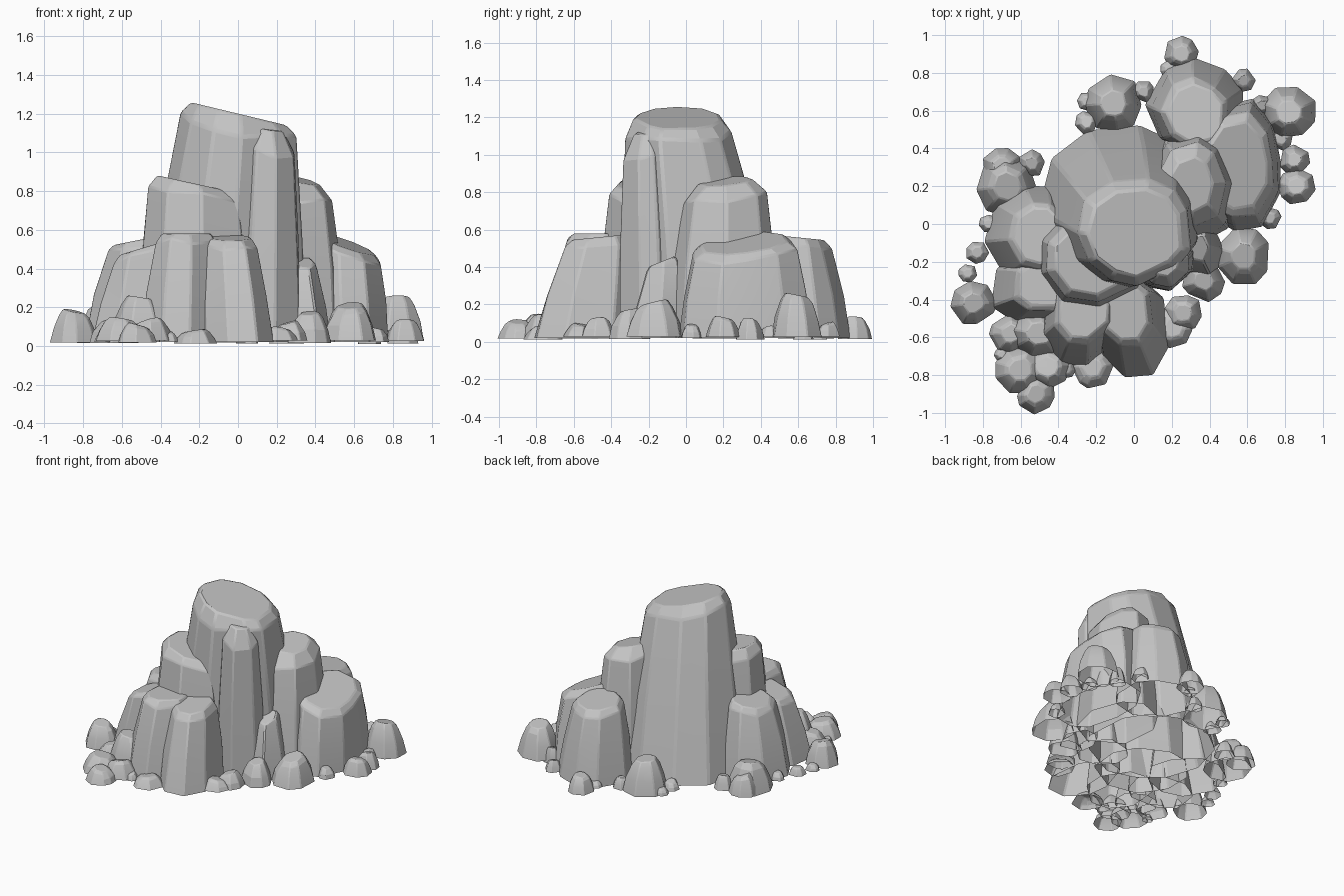
import bpy, bmesh, math, random

random.seed(7)
cube = bpy.data.objects.get("Cube")
if cube:
    bpy.data.objects.remove(cube, do_unlink=True)

stone = bpy.data.materials.new("grey_stone")
stone.use_nodes = True
colour = (0.55, 0.55, 0.55, 1)
stone.diffuse_color = colour
stone.node_tree.nodes["Principled BSDF"].inputs["Base Color"].default_value = colour


def rock(name, base, top, height, tilt=(0, 0), sides=9, floor=0.02, chamfer=0.008,
         shoulder=0.93, cap=0.82):
    """Faceted stone lofted from a base ellipse to a tilted top ellipse, open below.
    Ellipses are (x, y, radius_x, radius_y); cap is the size of the flat top."""
    bm = bmesh.new()
    turn = random.uniform(0, math.tau)
    # One angle and one radius per column keeps the side facets running upward
    columns = []
    for i in range(sides):
        angle = turn + (i + random.uniform(-0.25, 0.25)) * math.tau / sides
        columns.append((angle, random.uniform(0.98, 1.1)))

    # (height share, blend from base to top, scale)
    levels = [(0, 0, 1), (0.45, 0.42, 1.02), (shoulder, 0.97, 1), (1, 1, cap)]
    rings = []
    for share, blend, scale in levels:
        cx, cy, rx, ry = [a + (b - a) * blend for a, b in zip(base, top)]
        ring = []
        for angle, radius in columns:
            wobble = random.uniform(0.97, 1.03) if 0 < share < 1 else 1
            dx = math.cos(angle) * rx * radius * scale * wobble
            dy = math.sin(angle) * ry * radius * scale * wobble
            z = floor + (height - floor) * share
            z += (dx * tilt[0] + dy * tilt[1]) * share ** 3
            if 0 < share < 1:
                z += random.uniform(-0.03, 0.03) * height
            ring.append(bm.verts.new((cx + dx, cy + dy, z)))
        rings.append(ring)

    for low, high in zip(rings, rings[1:]):
        for i in range(sides):
            j = (i + 1) % sides
            bm.faces.new((low[i], low[j], high[j], high[i]))
    bm.faces.new(rings[-1])

    mesh = bpy.data.meshes.new(name)
    bm.to_mesh(mesh)
    bm.free()
    mesh.materials.append(stone)
    obj = bpy.data.objects.new(name, mesh)
    bpy.context.collection.objects.link(obj)
    # Worn edges
    bevel = obj.modifiers.new("worn_edges", "BEVEL")
    bevel.width = chamfer
    bevel.segments = 1
    bevel.limit_method = "ANGLE"
    bevel.angle_limit = math.radians(20)
    bpy.ops.object.select_all(action="DESELECT")
    obj.select_set(True)
    bpy.context.view_layer.objects.active = obj
    bpy.ops.object.shade_smooth_by_angle(angle=math.radians(15))


# Central tower and the slabs leaning on it
rock("central_tower", (-.08, .08, .43, .42), (0, -.05, .3, .27), 1.2,
     tilt=(-.24, 0), sides=11, chamfer=.012, cap=.83)
rock("tower_front_slab", (.14, -.18, .18, .17), (.16, -.21, .13, .12), 1.12,
     tilt=(-.15, .1), sides=8, cap=.55, shoulder=.9)
rock("upper_front_block", (-.24, -.19, .31, .32), (-.23, -.19, .24, .23), .84,
     tilt=(-.22, 0), sides=9)
rock("upper_right_block", (.3, .2, .24, .31), (.3, .21, .17, .22), .86,
     tilt=(-.2, .1), sides=8, cap=.65, shoulder=.9)
rock("right_wedge", (.36, -.16, .12, .15), (.34, -.13, .07, .09), .43,
     tilt=(0, .4), sides=6)

# Lower ring of large blocks
rock("front_left_column", (-.29, -.5, .22, .25), (-.27, -.46, .16, .17), .58, sides=8)
rock("front_right_column", (0, -.54, .19, .28), (-.04, -.46, .14, .19), .56,
     tilt=(0, .1), sides=8)
rock("left_block", (-.53, -.06, .26, .27), (-.5, -.06, .17, .18), .55,
     tilt=(.2, 0), sides=9)
rock("left_front_block", (-.52, -.34, .24, .2), (-.48, -.32, .16, .15), .51,
     tilt=(.3, 0), sides=8)
rock("right_block", (.57, .31, .21, .34), (.55, .31, .19, .27), .53,
     tilt=(-.35, .1), sides=10)
rock("back_block", (.34, .61, .26, .25), (.33, .58, .18, .18), .56,
     tilt=(0, -.1), sides=9)


def scatter(name, stones, sides):
    """Small stones given as (x, y, radius, height)."""
    for x, y, r, h in stones:
        squash = random.uniform(0.9, 1.05)
        rock(name, (x, y, r, r * squash), (x, y, r * 0.63, r * 0.63 * squash), h,
             tilt=(random.uniform(-0.3, 0.3), random.uniform(-0.3, 0.3)),
             sides=sides, floor=random.uniform(0.01, 0.03), chamfer=r * 0.04,
             shoulder=0.82, cap=0.72)


# Boulders around the foot
scatter("boulder", [
    (.58, -.17, .15, .21), (.37, -.3, .11, .17), (.26, -.47, .1, .12),
    (.21, -.55, .1, .09), (-.5, -.58, .15, .25), (-.65, -.58, .11, .14),
    (-.85, -.42, .12, .18), (-.6, -.77, .13, .14), (-.46, -.76, .12, .13),
    (-.22, -.76, .11, .08), (-.52, -.9, .1, .11), (-.67, .2, .16, .21),
    (-.7, .31, .1, .16), (-.11, .64, .15, .25), (.25, .9, .09, .13),
    (.82, .59, .15, .25), (.86, .2, .1, .13)], 8)

# Pebbles filling the gaps
scatter("pebble", [
    (-.88, -.26, .05, .07), (-.83, -.15, .06, .08), (-.54, .32, .07, .12),
    (-.25, .54, .06, .08), (-.25, .65, .05, .07), (.05, .7, .06, .09),
    (.19, .82, .05, .07), (.58, .76, .06, .1), (.68, .63, .06, .12),
    (.85, .34, .08, .12), (.72, .03, .06, .09), (.78, .45, .06, .08),
    (-.7, -.69, .04, .06), (-.36, -.77, .05, .07), (-.77, 0, .05, .08)], 7)
